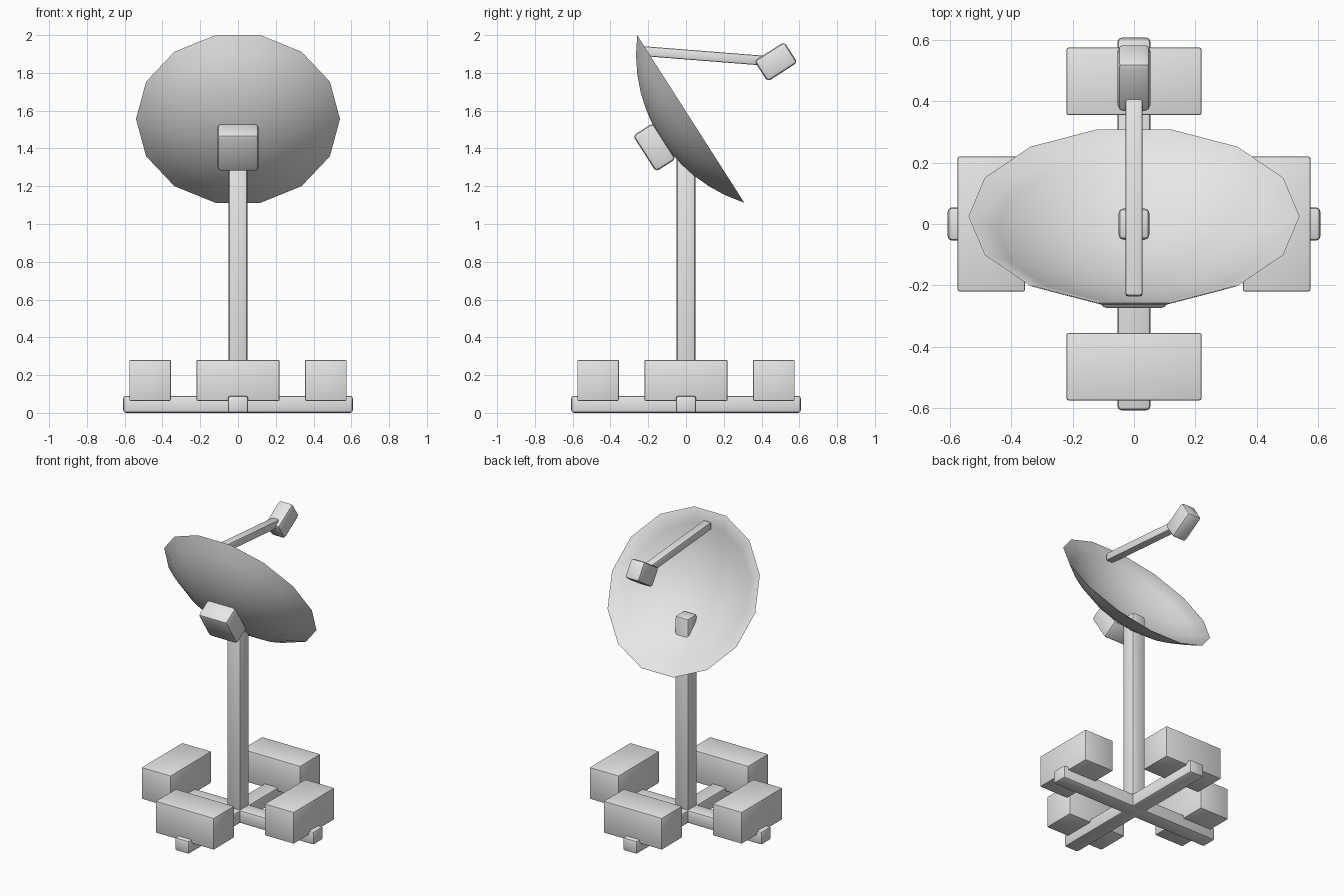
import bpy, bmesh
from math import sin, cos, pi, radians, sqrt
from mathutils import Matrix, Vector

if "Cube" in bpy.data.objects:
    bpy.data.objects.remove(bpy.data.objects["Cube"], do_unlink=True)

grey = bpy.data.materials.new("light_grey")
grey.use_nodes = True
grey.diffuse_color = (0.8, 0.8, 0.8, 1)
grey.node_tree.nodes["Principled BSDF"].inputs["Base Color"].default_value = (0.8, 0.8, 0.8, 1)


def finish(name, bm, matrix, angle):
    bmesh.ops.recalc_face_normals(bm, faces=bm.faces)
    mesh = bpy.data.meshes.new(name)
    bm.to_mesh(mesh)
    bm.free()
    mesh.materials.append(grey)
    obj = bpy.data.objects.new(name, mesh)
    bpy.context.collection.objects.link(obj)
    obj.matrix_world = matrix
    bpy.ops.object.select_all(action='DESELECT')
    obj.select_set(True)
    bpy.context.view_layer.objects.active = obj
    bpy.ops.object.shade_smooth_by_angle(angle=radians(angle))
    return obj


def box(name, size, matrix, bevel):
    """Box with rounded edges, centred on the matrix origin."""
    bm = bmesh.new()
    bmesh.ops.create_cube(bm, size=1)
    bmesh.ops.scale(bm, vec=size, verts=bm.verts)
    bmesh.ops.bevel(bm, geom=bm.edges[:], offset=bevel, segments=2,
                    profile=0.5, affect='EDGES')
    return finish(name, bm, matrix, 40)


def place(x, y, z, tilt=0):
    return Matrix.Translation((x, y, z)) @ Matrix.Rotation(radians(tilt), 4, 'X')


# Base: crossed beams with a ballast block on each arm
box("base_beam_side", (1.216, 0.108, 0.09), place(0, 0, 0.045), 0.014)
box("base_beam_front", (0.108, 1.216, 0.09), place(0, 0, 0.045), 0.014)
for i, side in enumerate(("front", "left", "back", "right")):
    turn = Matrix.Rotation(i * pi / 2, 4, 'Z')
    box("ballast_block_" + side, (0.44, 0.22, 0.216),
        turn @ place(0, -0.465, 0.172), 0.006)

# Mast, poking slightly through the dish
box("mast", (0.1, 0.1, 1.37), place(0, 0, 0.705), 0.014)

# Dish: thin spherical cap, aimed back and up
dish_frame = place(0, 0.025, 1.556, -57.4)
RADIUS, DEPTH, THICK, SIDES, RINGS = 0.54, 0.19, 0.012, 14, 6
sphere = (RADIUS ** 2 + DEPTH ** 2) / (2 * DEPTH)


def cap(r, extra):
    return sphere - DEPTH - sqrt((sphere + extra) ** 2 - r * r)


bm = bmesh.new()
layers = []
for extra in (0, -THICK):
    rings = []
    for k in range(1, RINGS + 1):
        r = RADIUS * k / RINGS
        z = 0 if k == RINGS else cap(r, extra)
        r -= 0.006 if (k == RINGS and extra) else 0
        rings.append([bm.verts.new((r * cos(2 * pi * s / SIDES),
                                    r * sin(2 * pi * s / SIDES), z))
                      for s in range(SIDES)])
    centre = bm.verts.new((0, 0, cap(0, extra)))
    for s in range(SIDES):
        t = (s + 1) % SIDES
        bm.faces.new((centre, rings[0][s], rings[0][t]))
        for a, b in zip(rings, rings[1:]):
            bm.faces.new((a[s], b[s], b[t], a[t]))
    layers.append(rings[-1])
for s in range(SIDES):
    t = (s + 1) % SIDES
    bm.faces.new((layers[0][s], layers[0][t], layers[1][t], layers[1][s]))
finish("dish", bm, dish_frame, 40)

# Mount housing behind the dish
box("mount_housing", (0.216, 0.226, 0.125),
    dish_frame @ Matrix.Translation((0, 0.023, -0.243)), 0.018)

# Feed arm and receiver head
start, end = Vector((0, -0.235, 1.916)), Vector((0, 0.42, 1.864))
middle = (start + end) / 2
box("feed_arm", (0.056, (end - start).length, 0.052),
    place(middle.x, middle.y, middle.z, -4.5), 0.008)
box("receiver_head", (0.106, 0.188, 0.13), place(0, 0.476, 1.859, 32.6), 0.018)
